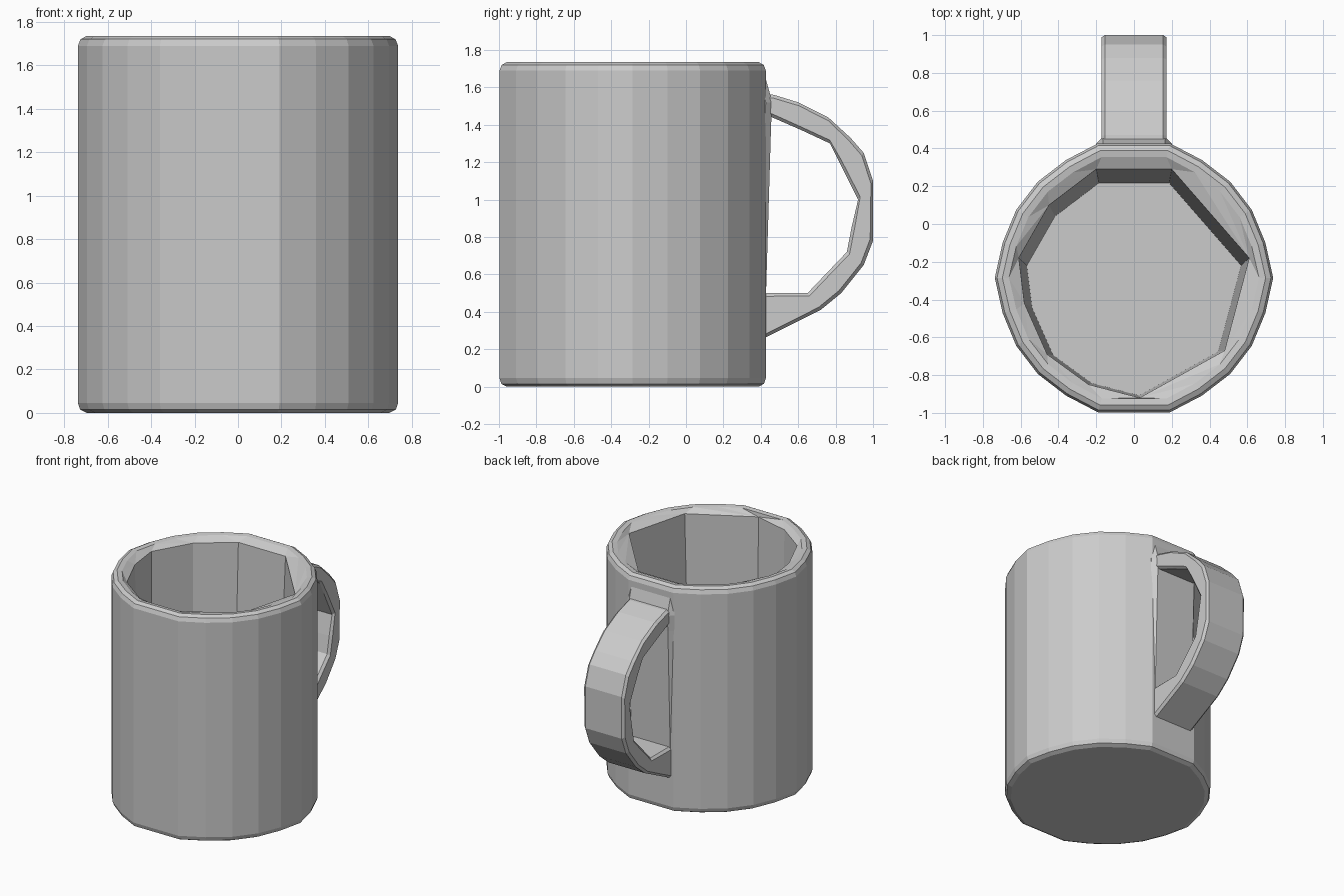
import bpy, bmesh, math
from mathutils import Vector

cube = bpy.data.objects.get("Cube")
if cube:
    bpy.data.objects.remove(cube, do_unlink=True)

CY = -0.285      # centre of the cup body
HEIGHT = 1.735

clay = bpy.data.materials.new("plain grey")
clay.use_nodes = True
GREY = (0.6, 0.6, 0.6, 1)
clay.diffuse_color = GREY
clay.node_tree.nodes["Principled BSDF"].inputs["Base Color"].default_value = GREY


def finish(bm, name):
    bmesh.ops.recalc_face_normals(bm, faces=bm.faces)
    mesh = bpy.data.meshes.new(name)
    bm.to_mesh(mesh)
    bm.free()
    mesh.materials.append(clay)
    obj = bpy.data.objects.new(name, mesh)
    bpy.context.collection.objects.link(obj)
    return obj


def join_rings(bm, a, b):
    n = len(a)
    for i in range(n):
        k = (i + 1) % n
        bm.faces.new((a[i], a[k], b[k], b[i]))


def stitch(bm, a, a_ang, b, b_ang):
    """Zip two rings with different counts, walking by angle."""
    na, nb = len(a), len(b)
    a_next = a_ang[1:] + [a_ang[0] + math.tau]
    b_next = b_ang[1:] + [b_ang[0] + math.tau]
    i = j = 0
    while i < na or j < nb:
        if j == nb or (i < na and a_next[i] <= b_next[j]):
            bm.faces.new((a[i % na], a[(i + 1) % na], b[j % nb]))
            i += 1
        else:
            bm.faces.new((a[i % na], b[(j + 1) % nb], b[j % nb]))
            j += 1


# Cup body: faceted outside with broad flats at front and back
degrees = [d for d in range(0, 360, 15) if d not in (90, 270)]
outer_ang = [math.radians(d) for d in degrees]
wide = (0, 75, 105, 180, 255, 285)
radii = [0.737 if d in wide else 0.72 for d in degrees]

bm = bmesh.new()


def outer_ring(inset, z):
    return [bm.verts.new(((r - inset) * math.cos(t), CY + (r - inset) * math.sin(t), z))
            for r, t in zip(radii, outer_ang)]


rings = [outer_ring(inset, z) for inset, z in
         ((0.04, 0), (0.01, 0.015), (0, 0.045), (0, HEIGHT - 0.045),
          (0.012, HEIGHT - 0.015), (0.04, HEIGHT), (0.075, HEIGHT - 0.005))]
for low, high in zip(rings, rings[1:]):
    join_rings(bm, low, high)
bm.faces.new(rings[0])

# Cup interior: coarse uneven polygon tapering to the floor
inside = [(0.61, -0.18), (0.2, 0.29), (-0.2, 0.29), (-0.45, 0.1), (-0.61, -0.18),
          (-0.58, -0.42), (-0.46, -0.69), (-0.24, -0.85), (0.03, -0.92), (0.48, -0.67)]
inner_ang = [math.atan2(y - CY, x) % math.tau for x, y in inside]
mouth = [bm.verts.new((x, y, HEIGHT - 0.035)) for x, y in inside]
floor = [bm.verts.new((x * 0.93, -0.75 + (y + 0.75) * 0.93, 0.18)) for x, y in inside]
stitch(bm, rings[-1], outer_ang, mouth, inner_ang)
join_rings(bm, mouth, floor)
bm.faces.new(floor)
finish(bm, "cup_body")


def strap(name, sections, half, chamfer):
    """Loft a chamfered strap through pairs of outer and inner (y, z) points."""
    bm = bmesh.new()
    loops = []
    for outer, inner in sections:
        o, i = Vector((0, *outer)), Vector((0, *inner))
        step = (i - o).normalized() * chamfer
        side, edge = Vector((half, 0, 0)), Vector((half - chamfer, 0, 0))
        loops.append([bm.verts.new(p) for p in (
            o - edge, o + edge, o + step + side, i - step + side,
            i + edge, i - edge, i - step - side, o + step - side)])
    for a, b in zip(loops, loops[1:]):
        join_rings(bm, a, b)
    bm.faces.new(loops[0])
    bm.faces.new(loops[-1])
    return finish(bm, name)


# Handle: angular loop, thick where it meets the lower wall
strap("handle", [
    ((0.38, 1.57), (0.38, 1.46)),
    ((0.47, 1.56), (0.46, 1.44)),
    ((0.60, 1.52), (0.62, 1.37)),
    ((0.76, 1.44), (0.77, 1.30)),
    ((0.88, 1.33), (0.82, 1.20)),
    ((0.95, 1.25), (0.86, 1.12)),
    ((1.00, 1.10), (0.92, 1.00)),
    ((1.00, 0.78), (0.885, 0.85)),
    ((0.95, 0.65), (0.86, 0.72)),
    ((0.83, 0.50), (0.75, 0.605)),
    ((0.72, 0.41), (0.65, 0.50)),
    ((0.38, 0.24), (0.38, 0.50)),
], 0.172, 0.018)

# Mounting pad: sloped swelling of the wall behind the handle
strap("handle_pad", [
    ((0.415, HEIGHT - 0.05), (0.32, HEIGHT - 0.05)),
    ((0.462, 1.52), (0.32, 1.52)),
    ((0.455, 1.40), (0.32, 1.40)),
    ((0.425, 0.40), (0.32, 0.40)),
], 0.2, 0.035)
